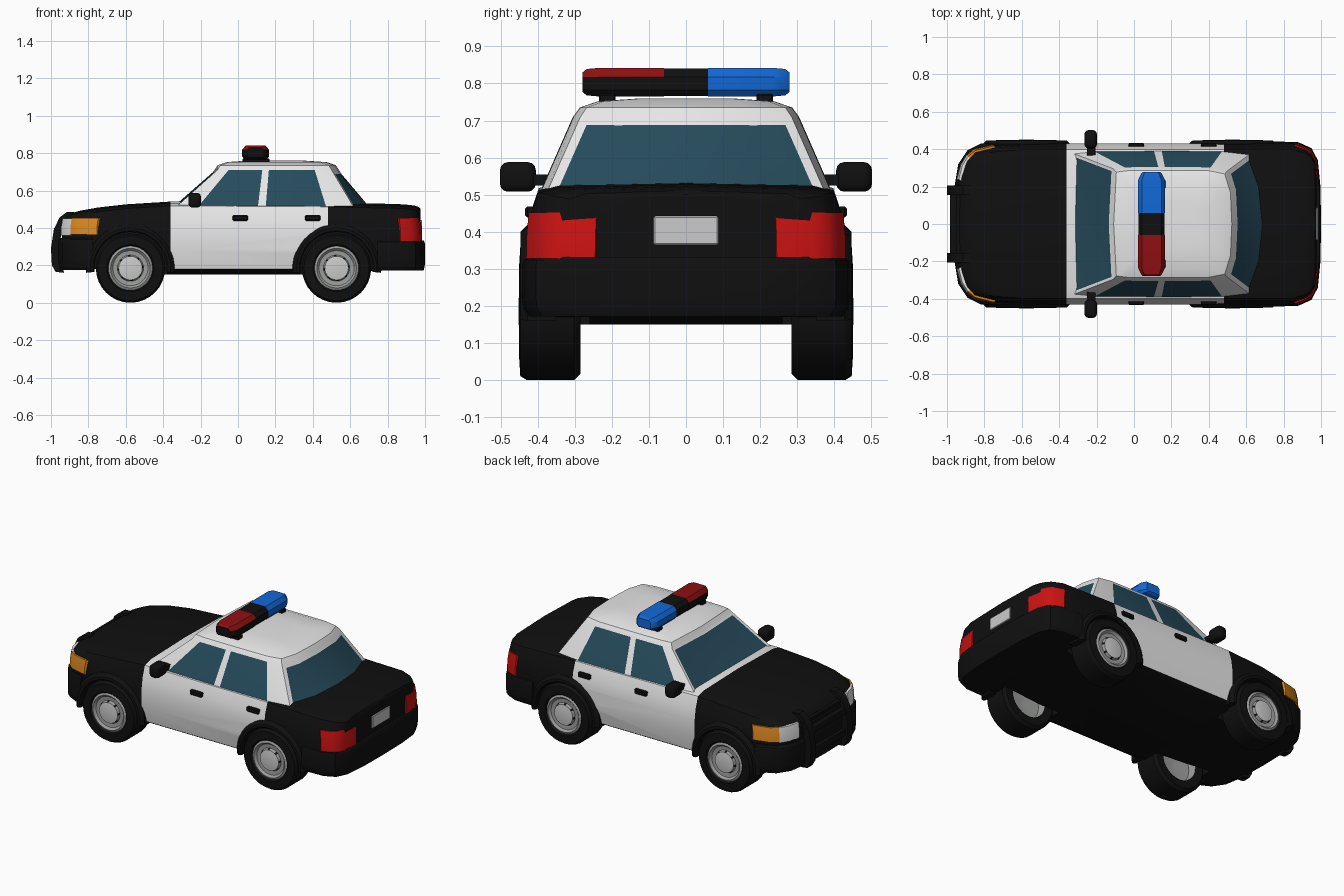
import bpy, bmesh, math
from mathutils import Vector, Matrix

if "Cube" in bpy.data.objects:
    bpy.data.objects.remove(bpy.data.objects["Cube"])


def mat(name, r, g, b):
    m = bpy.data.materials.new(name)
    m.diffuse_color = (r, g, b, 1)
    m.use_nodes = True
    m.node_tree.nodes["Principled BSDF"].inputs["Base Color"].default_value = m.diffuse_color
    return m


BLACK = mat("black paint", .005, .005, .005)
WHITE = mat("white paint", .80, .80, .80)
GLASS = mat("tinted glass", .019, .07, .105)
BLUE = mat("blue lens", .006, .14, .68)
RED = mat("tail red", .60, .006, .006)
DKRED = mat("beacon red", .27, .005, .006)
AMBER = mat("amber lens", .72, .25, .015)
PALE = mat("pale grey", .60, .60, .60)
STEEL = mat("wheel grey", .33, .34, .33)


def finish(name, bm, mats, angle=32):
    bmesh.ops.recalc_face_normals(bm, faces=bm.faces)
    me = bpy.data.meshes.new(name)
    bm.to_mesh(me)
    bm.free()
    for m in mats:
        me.materials.append(m)
    ob = bpy.data.objects.new(name, me)
    bpy.context.collection.objects.link(ob)
    smooth(ob, angle)
    return ob


def smooth(ob, angle=32):
    bpy.ops.object.select_all(action='DESELECT')
    ob.select_set(True)
    bpy.context.view_layer.objects.active = ob
    bpy.ops.object.shade_smooth_by_angle(angle=math.radians(angle))


def loft_bm(rings, pick=None):
    """Skin closed rings of points and cap both ends; pick(i, j) gives the material."""
    bm = bmesh.new()
    vs = [[bm.verts.new(p) for p in r] for r in rings]
    n = len(rings[0])
    for i in range(len(vs) - 1):
        for j in range(n):
            k = (j + 1) % n
            f = bm.faces.new((vs[i][j], vs[i][k], vs[i + 1][k], vs[i + 1][j]))
            f.material_index = pick(i, j) if pick else 0
    for r, i in ((vs[0], 0), (vs[-1], len(vs) - 2)):
        bm.faces.new(r).material_index = pick(i, 0) if pick else 0
    return bm


def box(name, lo, hi, m, bevel=0.0, seg=2):
    bm = bmesh.new()
    bmesh.ops.create_cube(bm, size=1)
    lo, hi = Vector(lo), Vector(hi)
    for v in bm.verts:
        v.co = Vector((v.co[i] * abs(hi[i] - lo[i]) + (lo[i] + hi[i]) / 2 for i in range(3)))
    if bevel:
        bmesh.ops.bevel(bm, geom=bm.edges[:], offset=bevel, segments=seg, affect='EDGES', profile=.5)
    return finish(name, bm, [m])


def mirrored(pts):
    """Complete a half outline that starts and ends on the y = 0 plane."""
    return list(pts) + [(p[0], -p[1], *p[2:]) for p in reversed(pts[1:-1])]


# lower body: cross-sections along the length (x, half width, top, bottom)
def section(x, hw, zt, zb):
    half = [(0, zb), (.36, zb), (.41, zb + .03), (.43, .28), (.43, .38), (.42, min(.45, zt - .035)),
            (.397, zt - .017), (.34, zt - .002), (0, zt + .006)]
    return mirrored([(x, y * hw / .43, z) for y, z in half])


stations = [(-.94, .25, .43, .20), (-.92, .31, .455, .18), (-.89, .36, .472, .18), (-.85, .392, .485, .18),
            (-.75, .418, .503, .18), (-.6, .43, .52, .165), (-.36, .43, .535, .15), (.48, .43, .53, .15),
            (.7, .43, .525, .17), (.85, .43, .522, .175), (.92, .405, .517, .175), (.95, .38, .512, .175),
            (.968, .34, .505, .18), (.976, .25, .495, .18)]
bm = loft_bm([section(*s) for s in stations])
for f in bm.faces:
    c = f.calc_center_median()
    f.material_index = int(-.36 < c.x < .48 and c.z > .19)
body = finish("body", bm, [BLACK, WHITE])

# wheel wells, flares and wheels
WX, WZ, SEG = (-.575, .527), .185, 32


def lathe_rings(profile, x, s):
    return [[(x + r * math.cos(a), s * y, WZ + r * math.sin(a))
             for a in (2 * math.pi * j / SEG for j in range(SEG))] for r, y in profile]


wheel_profile = [(.002, .35), (.112, .34), (.118, .29), (.168, .285), (.185, .302), (.185, .43), (.174, .447),
                 (.126, .45), (.118, .441), (.106, .447), (.094, .434), (.07, .432), (.063, .447), (.03, .452), (.002, .452)]
flare = [(.193, .35), (.193, .44), (.2, .447), (.215, .446), (.235, .427), (.24, .35)]


def wheel_colour(i, j):
    if i in (0, 1, 8, 9, 11):
        return 0 if i == 11 and j % 4 == 0 else 1
    return 2 if i in (12, 13) else (1 if i == 10 else 0)


for end, x in zip(("front", "rear"), WX):
    for s, side in ((-1, "right"), (1, "left")):
        cut = finish("well_cutter", loft_bm(lathe_rings([(.198, .26), (.198, .6)], x, s)), [BLACK])
        cut.hide_render = True
        mod = body.modifiers.new("well", 'BOOLEAN')
        mod.operation, mod.solver, mod.object = 'DIFFERENCE', 'EXACT', cut
        bpy.context.view_layer.objects.active = body
        bpy.ops.object.modifier_apply(modifier=mod.name)
        bpy.data.objects.remove(cut)
        finish(f"{end}_wheel_{side}", loft_bm(lathe_rings(wheel_profile, x, s), wheel_colour), [BLACK, STEEL, PALE])
        arcs = [math.radians(-6 + 192 * k / 20) for k in range(21)]
        finish(f"{end}_flare_{side}", loft_bm([[(x + r * math.cos(a), s * y, WZ + r * math.sin(a))
                                               for r, y in flare] for a in arcs]), [BLACK])
smooth(body)

# cabin: each plan point runs from the beltline (x, y) to the roof edge (x, y)
plan = [(-.365, 0, -.125, 0), (-.345, .385, -.11, .295), (-.225, .395, -.05, .303), (.105, .397, .13, .305),
        (.147, .397, .165, .305), (.475, .395, .41, .303), (.625, .378, .50, .285), (.69, .2, .532, .18), (.715, 0, .54, 0)]
lower = mirrored([(a, b, .50) for a, b, c, d in plan])
upper = mirrored([(c, d, .71) for a, b, c, d in plan])


def roof_ring(kx, ky, z):
    return [(.2 + (x - .2) * kx, y * ky, z) for x, y, _ in upper]


bm = loft_bm([lower, upper, roof_ring(.95, .94, .735), roof_ring(.8, .78, .752), roof_ring(.45, .4, .76)])
bm.faces.ensure_lookup_table()
n = len(lower)
for j in (2, 4, n - 3, n - 5):  # side windows
    bm.faces[j].material_index = 1
front = [bm.faces[0], bm.faces[n - 1]]
rear = [bm.faces[j] for j in (6, 7, 8, 9)]
bmesh.ops.recalc_face_normals(bm, faces=bm.faces)
for group, t in ((front, .016), (rear, .026)):  # windscreen and rear window
    bmesh.ops.inset_region(bm, faces=group, thickness=t, depth=-.003, use_even_offset=True)
    for f in group:
        f.material_index = 1
finish("cabin", bm, [WHITE, GLASS])


# bumpers: plan outlines pulled up in rounded layers
def bumper(name, half, z0, z1):
    cx = half[0][0] * .8
    layers = [(z0, .96), (z0 + .02, .99), (z0 + .05, 1), (z1 - .025, 1), (z1 - .008, .99), (z1, .965)]
    finish(name, loft_bm([[(cx + (x - cx) * k, y * k, z) for x, y in mirrored(half)] for z, k in layers]), [BLACK])


bumper("front_bumper", [(-.965, 0), (-.96, .2), (-.94, .32), (-.89, .395), (-.82, .43), (-.775, .435), (-.775, 0)], .175, .345)
bumper("rear_bumper", [(1.0, 0), (.997, .2), (.983, .34), (.95, .405), (.88, .437), (.745, .442), (.745, 0)], .172, .332)


# wraparound lamps
def lamp(name, path, z0, z1, m):
    rings = [[(x, y, z0), (x * .999, y * .997, (z0 + z1) / 2), (x * .99, y * .985, z1),
              (x * .95, y * .92, z1), (x * .95, y * .92, z0)] for x, y in path]
    finish(name, loft_bm(rings), [m])


for s, side in ((-1, "right"), (1, "left")):
    lamp("headlamp_" + side, [(-.947, s * .24), (-.928, s * .315), (-.897, s * .366)], .36, .45, WHITE)
    lamp("indicator_" + side, [(-.897, s * .366), (-.857, s * .399), (-.755, s * .424)], .365, .452, AMBER)
    lamp("tail_lamp_" + side, [(.984, s * .245), (.974, s * .345), (.955, s * .387), (.925, s * .41), (.87, s * .431)],
         .328, .452, RED)
    # door mirrors and handles
    box("mirror_" + side, (-.265, s * .405, .508), (-.198, s * .502, .588), BLACK, .022, 3)
    box("mirror_arm_" + side, (-.25, s * .36, .525), (-.205, s * .42, .555), BLACK)
    for x, end in ((.012, "front"), (.4, "rear")):
        box(f"{end}_handle_{side}", (x - .042, s * .41, .438), (x + .042, s * .434, .468), BLACK, .006, 1)
    # push bar upright, a bent strip
    edge = [(-.93, .16), (-.975, .165), (-.995, .2), (-1.0, .29), (-.985, .39), (-.955, .455), (-.915, .485), (-.875, .485),
            (-.868, .46), (-.91, .445), (-.94, .40), (-.955, .30), (-.94, .2)]
    finish("push_bar_" + side, loft_bm([[(x, s * y, z) for x, z in edge] for y in (.155, .205)]), [BLACK])
    # light bar foot
    box("light_bar_foot_" + side, (.025, s * .19, .735), (.168, s * .235, .772), BLACK, .004, 1)

for z in (.25, .38):
    box("push_bar_cross", (-.985, -.17, z - .022), (-.95, .17, z + .022), BLACK, .008)
for z in (.375, .405, .435):
    box("grille_slat", (-.952, -.21, z - .008), (-.92, .21, z + .008), BLACK)
box("number_plate", (.974, -.087, .365), (.983, .087, .442), PALE, .003, 1)


# light bar: sections along y (y, half length in x)
def bar(name, ends, mats):
    rings = []
    for y, h, dz in ends:
        prof = [(-.8, .765 + dz), (-1, .782), (-1, .818), (-.72, .842 - dz), (.72, .842 - dz), (1, .818), (1, .782), (.8, .765 + dz)]
        rings.append([(.094 + h * u, y, z) for u, z in prof])
    bm = loft_bm(rings)
    for f in bm.faces:
        f.material_index = int(f.calc_center_median().z > .816)
    finish(name, bm, mats)


def lens(s):
    return [(s * .06, .072, 0), (s * .235, .072, 0), (s * .268, .056, .003), (s * .279, .046, .012)]


bar("beacon_left", lens(1), [BLUE, BLUE])
bar("beacon_right", lens(-1), [BLACK, DKRED])
bar("beacon_centre", [(-.061, .07, .001), (.061, .07, .001)], [BLACK, BLACK])
